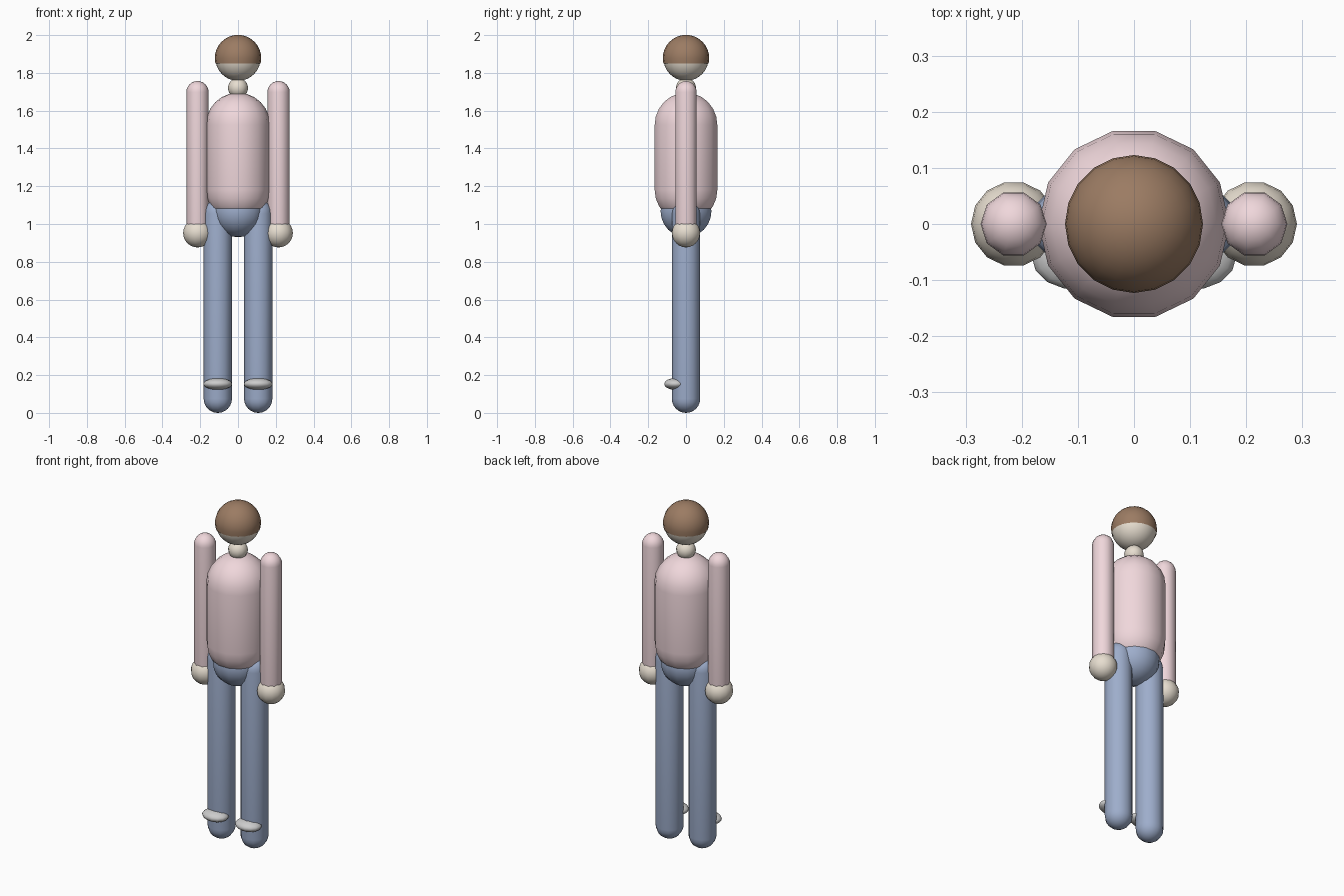
import bpy, bmesh
from math import sin, cos, pi, radians

if "Cube" in bpy.data.objects:
    bpy.data.objects.remove(bpy.data.objects["Cube"])


def material(name, rgb):
    m = bpy.data.materials.new(name)
    m.diffuse_color = (*rgb, 1)
    m.use_nodes = True
    m.node_tree.nodes["Principled BSDF"].inputs["Base Color"].default_value = m.diffuse_color
    return m


PINK = material("shirt_pink", (0.87, 0.68, 0.71))
BLUE = material("trouser_blue", (0.34, 0.42, 0.60))
SKIN = material("skin", (0.80, 0.73, 0.63))
BROWN = material("hair_brown", (0.33, 0.20, 0.125))


def capsule(name, r, z0, z1, mat, sides=14, rings=6, loc=(0, 0), scale=(1, 1, 1), end=180):
    """Round-ended solid from z0 to z1; a sphere when z1 - z0 == 2r; 'end' degrees leaves a cap."""
    half = (z1 - z0) / 2 - r
    angles = [i * 90 / rings for i in range(1, rings + 1)]
    profile = [(r * sin(radians(a)), half + r * cos(radians(a))) for a in angles]
    if end == 180:
        lower = [(x, -z) for x, z in reversed(profile)]
        profile += lower if half > 1e-5 else lower[1:]
    else:
        profile.append((r * sin(radians(end)), r * cos(radians(end))))

    bm = bmesh.new()
    top = bm.verts.new((0, 0, half + r))
    loops = [[bm.verts.new((x * cos(2 * pi * i / sides), x * sin(2 * pi * i / sides), z))
              for i in range(sides)] for x, z in profile]
    for i in range(sides):
        j = (i + 1) % sides
        bm.faces.new((top, loops[0][i], loops[0][j]))
        for a, b in zip(loops, loops[1:]):
            bm.faces.new((a[i], b[i], b[j], a[j]))
    if end == 180:
        bottom = bm.verts.new((0, 0, -half - r))
        for i in range(sides):
            bm.faces.new((bottom, loops[-1][(i + 1) % sides], loops[-1][i]))
    for f in bm.faces:
        f.smooth = True
    bmesh.ops.scale(bm, vec=scale, verts=bm.verts)

    mesh = bpy.data.meshes.new(name)
    bm.to_mesh(mesh)
    bm.free()
    obj = bpy.data.objects.new(name, mesh)
    obj.location = (*loc, (z0 + z1) / 2)
    if mat:
        mesh.materials.append(mat)
    bpy.context.collection.objects.link(obj)
    return obj


def ball(name, r, z, mat, **kw):
    return capsule(name, r, z - r, z + r, mat, **kw)


# Head, hair cap and neck
ball("head", 0.12, 1.878, SKIN, sides=20, rings=8)
ball("hair", 0.123, 1.878, BROWN, sides=20, rings=8, end=103)
ball("neck", 0.053, 1.72, SKIN, sides=12)

# Torso and pelvis
capsule("torso", 0.17, 1.01, 1.695, PINK)
ball("pelvis", 0.138, 1.068, BLUE)

# Arms, hands, legs and shoes on both sides
for side, s in (("left", 1), ("right", -1)):
    capsule(side + "_arm", 0.059, 0.92, 1.757, PINK, sides=10, loc=(s * 0.2145, 0))
    ball(side + "_hand", 0.076, 0.952, SKIN, loc=(s * 0.2145, 0))
    capsule(side + "_leg", 0.075, 0, 1.13, BLUE, sides=12, loc=(s * 0.107, 0))
    ball(side + "_shoe", 0.076, 0.153, None, loc=(s * 0.107, -0.056), scale=(1, 0.8, 0.41))
